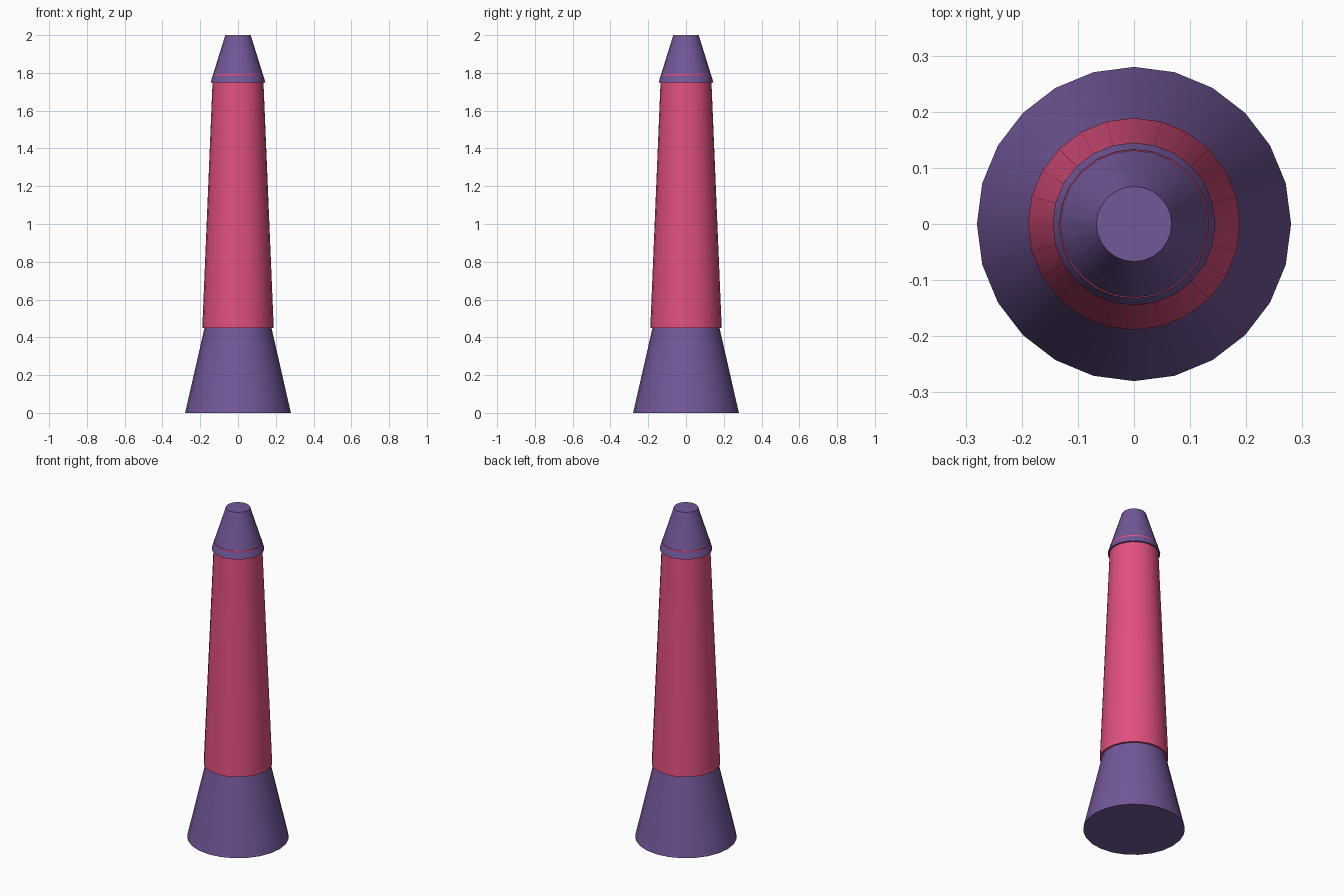
import bpy
import math

if "Cube" in bpy.data.objects:
    bpy.data.objects.remove(bpy.data.objects["Cube"])


def material(name, rgb):
    m = bpy.data.materials.new(name)
    m.diffuse_color = (*rgb, 1.0)
    m.use_nodes = True
    m.node_tree.nodes["Principled BSDF"].inputs["Base Color"].default_value = m.diffuse_color
    return m


purple = material("purple", (0.17, 0.095, 0.32))
pink = material("pink", (0.75, 0.08, 0.21))


def frustum(name, r_bottom, r_top, z0, z1, mat, sides=24):
    """Capped tapered cylinder standing between z0 and z1."""
    bpy.ops.mesh.primitive_cone_add(vertices=sides, radius1=r_bottom, radius2=r_top,
                                    depth=z1 - z0, location=(0, 0, (z0 + z1) / 2))
    ob = bpy.context.object
    ob.name = name
    ob.data.materials.append(mat)
    bpy.ops.object.shade_smooth_by_angle(angle=math.radians(30))
    return ob


# flared foot
frustum("base", 0.28, 0.175, 0.0, 0.46, purple)
# long tapered shaft, overlapping the foot and just piercing the tip
frustum("shaft", 0.189, 0.133, 0.45, 1.795, pink)
# blunt tip
frustum("tip", 0.145, 0.067, 1.75, 2.0, purple)
